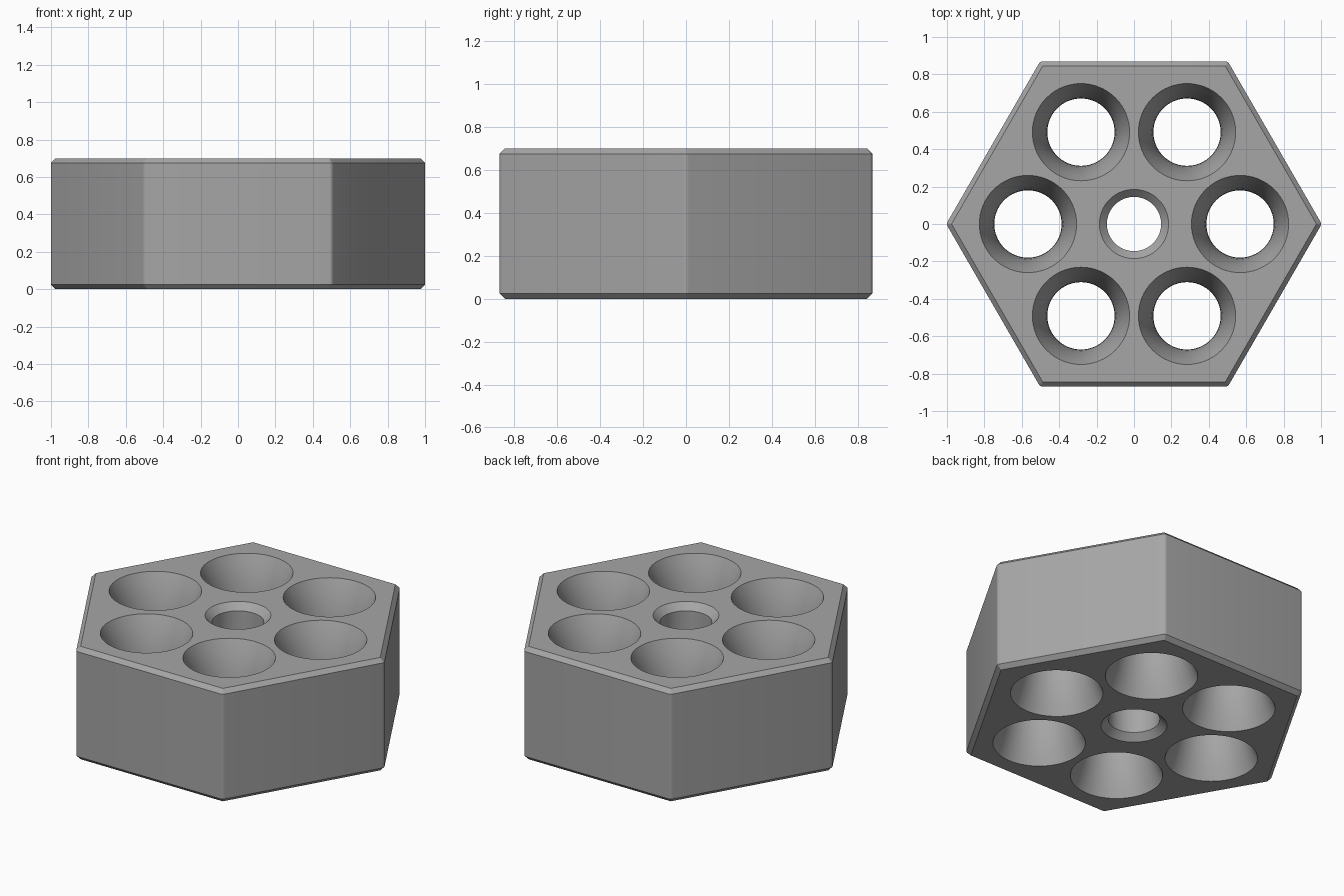
import bpy, bmesh, math
from mathutils import Vector

if "Cube" in bpy.data.objects:
    bpy.data.objects.remove(bpy.data.objects["Cube"])

HEIGHT, CHAMFER, CORNER = 0.70, 0.025, 0.025
HEX_R = 1.0 + CORNER * (1 / math.cos(math.pi / 6) - 1)

grey = bpy.data.materials.new("plain grey")
grey.diffuse_color = (0.38, 0.38, 0.38, 1)
grey.use_nodes = True
grey.node_tree.nodes["Principled BSDF"].inputs["Base Color"].default_value = grey.diffuse_color


def loft(bm, rings):
    """Closed solid through a stack of equally sized point rings."""
    loops = [[bm.verts.new(p) for p in ring] for ring in rings]
    n = len(loops[0])
    for a, b in zip(loops, loops[1:]):
        for i in range(n):
            j = (i + 1) % n
            bm.faces.new((a[i], a[j], b[j], b[i]))
    bm.faces.new(loops[0][::-1])
    bm.faces.new(loops[-1])


def lathe(bm, x, y, profile, n=64):
    """Turned solid around a vertical axis at x, y."""
    loft(bm, [[(x + r * math.cos(math.tau * i / n), y + r * math.sin(math.tau * i / n), z)
               for i in range(n)] for r, z in profile])


def make_object(name, bm):
    bmesh.ops.recalc_face_normals(bm, faces=bm.faces[:])
    mesh = bpy.data.meshes.new(name)
    bm.to_mesh(mesh)
    bm.free()
    mesh.materials.append(grey)
    ob = bpy.data.objects.new(name, mesh)
    bpy.context.collection.objects.link(ob)
    return ob


def hex_ring(radius, z, steps=4):
    """Hexagon outline with rounded corners of the given radius."""
    centre = HEX_R - CORNER / math.cos(math.pi / 6)
    ring = []
    for k in range(6):
        c = math.radians(60 * k)
        for s in range(steps + 1):
            a = c + math.radians(60 * s / steps - 30)
            ring.append((centre * math.cos(c) + radius * math.cos(a),
                         centre * math.sin(c) + radius * math.sin(a), z))
    return ring


# Hexagonal block with chamfered top and bottom rims
bm = bmesh.new()
tip = 0.0005
loft(bm, [hex_ring(tip, 0), hex_ring(CORNER, CHAMFER),
          hex_ring(CORNER, HEIGHT - CHAMFER), hex_ring(tip, HEIGHT)])
block = make_object("hex_block", bm)

# Six waisted holes on a circle, each wall an arc that flares to both faces
bm = bmesh.new()
waist, rim, half = 0.18, 0.26, HEIGHT / 2
arc_r = (half ** 2 + (rim - waist) ** 2) / (2 * (rim - waist))
end = math.asin((half + 0.02) / arc_r)
edge = math.asin(half / arc_r)
angles = [-end] + [edge * i / 6 for i in range(-6, 7)] + [end]
flared = [(waist + arc_r * (1 - math.cos(a)), half + arc_r * math.sin(a)) for a in angles]
for k in range(6):
    a = math.radians(60 * k)
    lathe(bm, 0.567 * math.cos(a), 0.567 * math.sin(a), flared)

# Straight centre hole, countersunk at both ends
bore, sink, over = 0.145, 0.04, 0.02
lathe(bm, 0, 0, [(bore + sink + over, -over), (bore, sink),
                 (bore, HEIGHT - sink), (bore + sink + over, HEIGHT + over)])
cutter = make_object("hole_cutter", bm)
cutter.hide_render = True
cutter.hide_set(True)

cut = block.modifiers.new("holes", 'BOOLEAN')
cut.operation = 'DIFFERENCE'
cut.solver = 'EXACT'
cut.object = cutter

# Apply the cut, then smooth the round walls and keep the rims sharp
bpy.context.view_layer.objects.active = block
block.select_set(True)
bpy.ops.object.modifier_apply(modifier=cut.name)
bpy.data.objects.remove(cutter)
bpy.ops.object.shade_smooth_by_angle(angle=math.radians(30))
